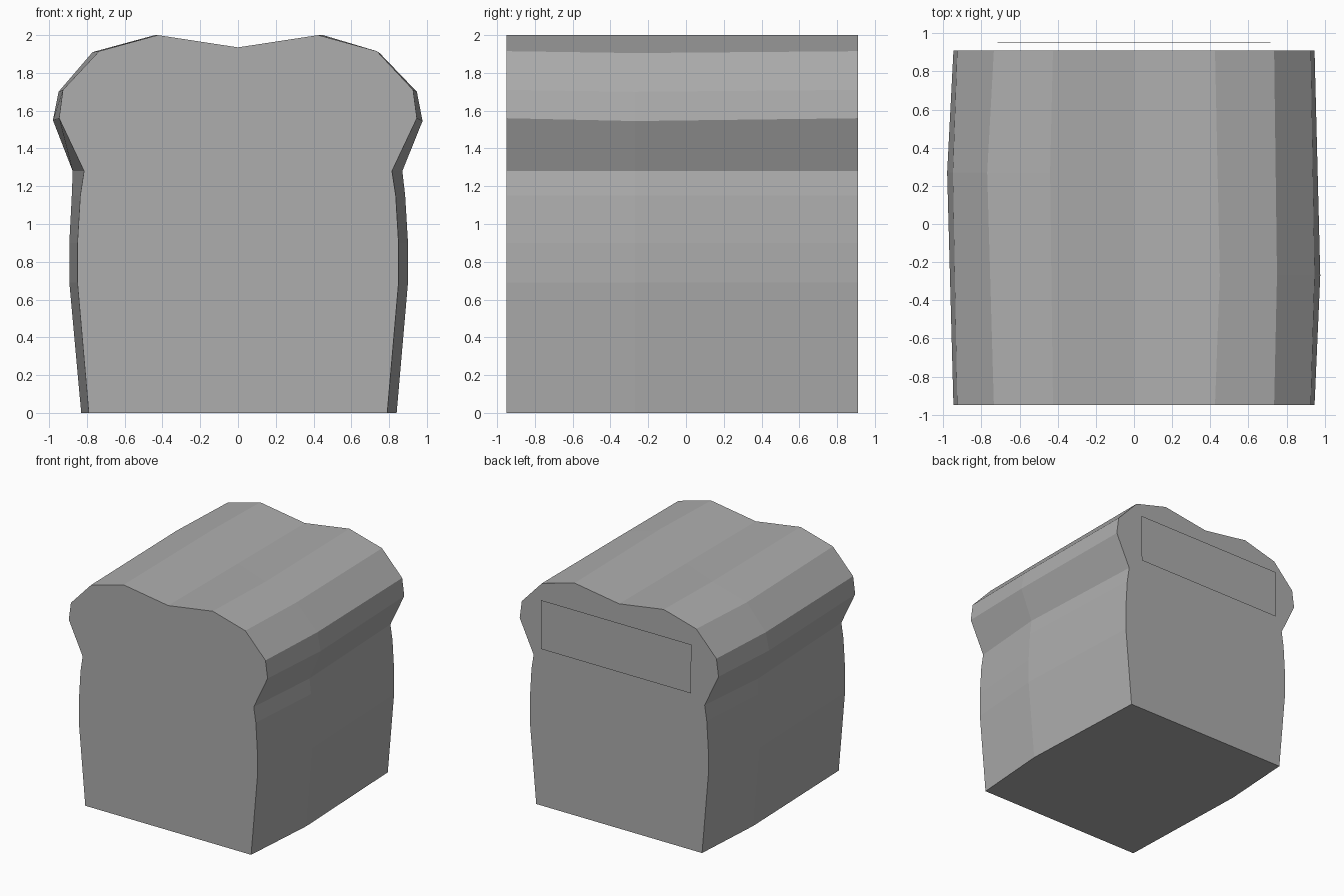
import bpy, bmesh

if "Cube" in bpy.data.objects:
    bpy.data.objects.remove(bpy.data.objects["Cube"])

crust = bpy.data.materials.new("mid_grey")
crust.diffuse_color = (0.42, 0.42, 0.42, 1)
crust.use_nodes = True
crust.node_tree.nodes["Principled BSDF"].inputs["Base Color"].default_value = crust.diffuse_color

FRONT, BACK = -0.95, 0.91

# Half outline of a slice, bottom to top: end x, height,
# then the bulged middle (x, z) on the right and on the left
half = [
    (0.79, 0.00, 0.84, 0.00, 0.83, 0.00),
    (0.85, 0.69, 0.90, 0.69, 0.893, 0.69),
    (0.85, 0.90, 0.90, 0.90, 0.893, 0.90),
    (0.835, 1.15, 0.885, 1.15, 0.88, 1.15),
    (0.815, 1.28, 0.87, 1.28, 0.875, 1.28),
    (0.947, 1.56, 0.977, 1.545, 0.98, 1.55),
    (0.927, 1.71, 0.947, 1.70, 0.95, 1.70),
    (0.735, 1.915, 0.75, 1.905, 0.77, 1.91),
    (0.425, 2.00, 0.45, 2.00, 0.44, 2.00),
]
DIP = 1.935


def end_ring(y):
    right = [(p[0], y, p[1]) for p in half]
    left = [(-p[0], y, p[1]) for p in reversed(half)]
    return right + [(0, y, DIP)] + left


# The widest point sits nearer the front on the right, nearer the back on the left
middle = ([(p[2], -0.27, p[3]) for p in half] + [(0, 0, DIP)]
          + [(-p[4], 0.27, p[5]) for p in reversed(half)])


def add_object(name, bm):
    bmesh.ops.recalc_face_normals(bm, faces=bm.faces)
    mesh = bpy.data.meshes.new(name)
    bm.to_mesh(mesh)
    bm.free()
    mesh.materials.append(crust)
    obj = bpy.data.objects.new(name, mesh)
    bpy.context.collection.objects.link(obj)
    return obj


# Loaf: three rings skinned together and capped
bm = bmesh.new()
rings = [[bm.verts.new(c) for c in ring]
         for ring in (end_ring(FRONT), middle, end_ring(BACK))]
for a, b in zip(rings, rings[1:]):
    for i in range(len(a)):
        j = (i + 1) % len(a)
        bm.faces.new((a[i], a[j], b[j], b[i]))
bm.faces.new(rings[0])
bm.faces.new(reversed(rings[-1]))
add_object("bread_loaf", bm)

# Flat label panel floating just behind the loaf, leaning very slightly
bm = bmesh.new()
bm.faces.new([bm.verts.new(c) for c in (
    (0.715, 0.951, 1.37), (-0.715, 0.951, 1.37),
    (-0.715, 0.949, 1.79), (0.715, 0.949, 1.79))])
add_object("back_label", bm)
